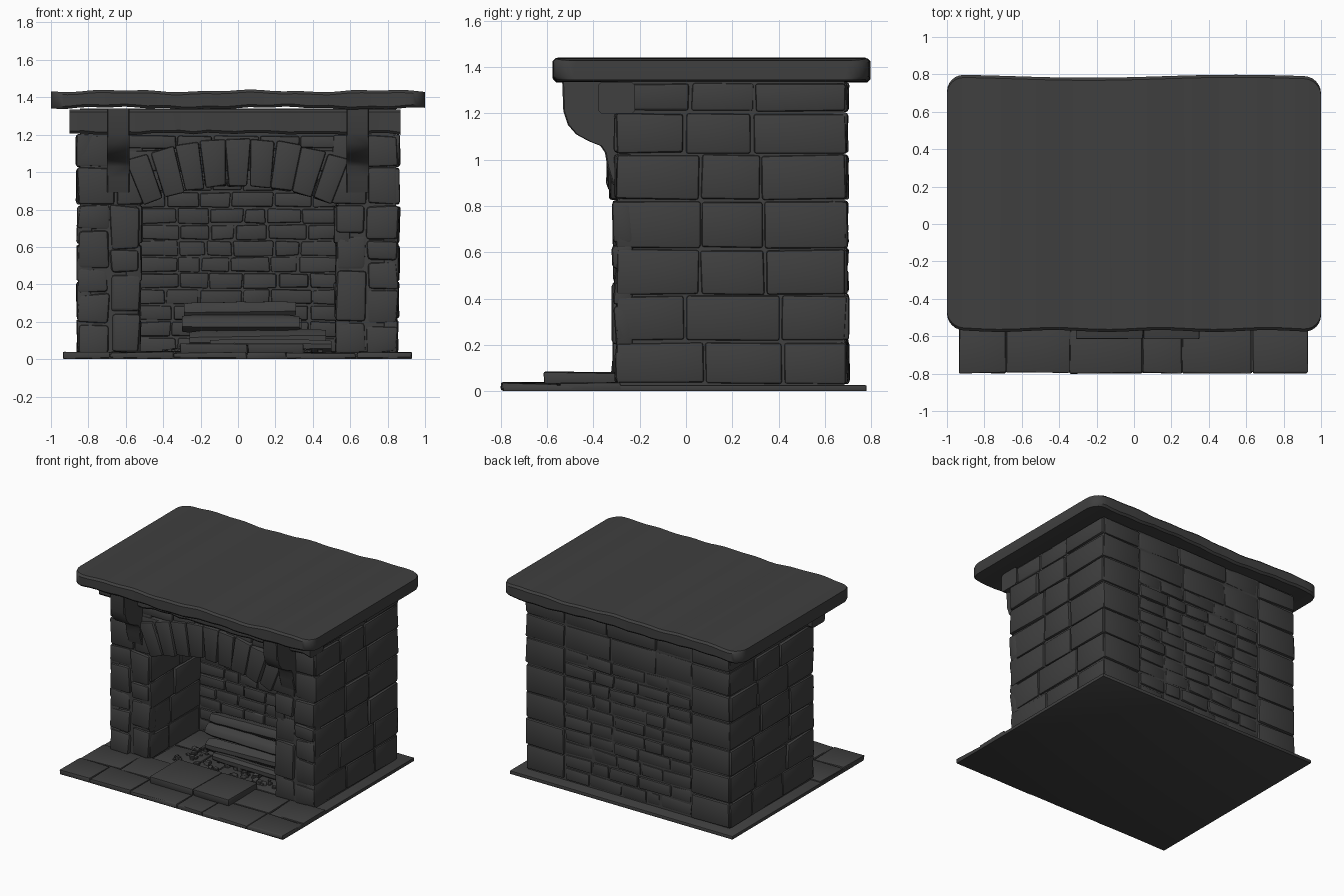
import bpy, bmesh, math, random
from mathutils import Vector

random.seed(7)
rnd = random.uniform
if "Cube" in bpy.data.objects:
    bpy.data.objects.remove(bpy.data.objects["Cube"])

stone = bpy.data.materials.new("charcoal_grey")
stone.use_nodes = True
GREY = (0.05, 0.05, 0.05, 1)
stone.diffuse_color = GREY
shader = stone.node_tree.nodes["Principled BSDF"]
shader.inputs["Base Color"].default_value = GREY
shader.inputs["Roughness"].default_value = 0.9


def finish(name, bm, bevel=0.0, segments=2):
    """Turn a bmesh into a finished object with softened edges."""
    bmesh.ops.recalc_face_normals(bm, faces=bm.faces)
    if bevel:
        bmesh.ops.bevel(bm, geom=list(bm.edges), offset=bevel, segments=segments,
                        profile=0.5, affect='EDGES', clamp_overlap=True)
    mesh = bpy.data.meshes.new(name)
    bm.to_mesh(mesh)
    bm.free()
    mesh.materials.append(stone)
    ob = bpy.data.objects.new(name, mesh)
    bpy.context.collection.objects.link(ob)
    bpy.ops.object.select_all(action='DESELECT')
    ob.select_set(True)
    bpy.context.view_layer.objects.active = ob
    bpy.ops.object.shade_smooth_by_angle(angle=math.radians(40))
    return ob


def add_block(bm, place, us, vs, ws, jitter=0.0):
    """Add one block whose corners are mapped through place(u, v, w)."""
    c = [[[bm.verts.new(Vector(place(u, v, w)) + Vector([rnd(-jitter, jitter) for _ in "xyz"]))
           for w in ws] for v in vs] for u in us]
    for i in (0, 1):
        bm.faces.new((c[i][0][0], c[i][0][1], c[i][1][1], c[i][1][0]))
        bm.faces.new((c[0][i][0], c[0][i][1], c[1][i][1], c[1][i][0]))
        bm.faces.new((c[0][0][i], c[0][1][i], c[1][1][i], c[1][0][i]))


def splits(a, b, length, vary=0.25):
    """Cut a span into uneven pieces of about the given length."""
    n = max(1, round((b - a) / length + rnd(-0.4, 0.4) * (vary > 0)))
    step = (b - a) / n
    inner = [a + step * (i + rnd(-vary, vary)) for i in range(1, n)]
    return [a] + inner + [b]


def wall(name, place, u0, u1, rows, length, depth=0.08, gap=0.005, ugap=None,
         jitter=0.005, bevel=0.011, vary=0.25, lump=0.007):
    bm = bmesh.new()
    ugap = gap if ugap is None else ugap
    for v0, v1 in zip(rows, rows[1:]):
        cuts = splits(u0, u1, length, vary)
        for a, b in zip(cuts, cuts[1:]):
            add_block(bm, place, (a + ugap, b - ugap), (v0 + gap, v1 - gap),
                      (-depth, rnd(-lump, lump)), jitter)
    return finish(name, bm, bevel)


def box(name, xs, ys, zs, bevel=0.0, jitter=0.0):
    bm = bmesh.new()
    add_block(bm, lambda u, v, w: (u, v, w), xs, ys, zs, jitter)
    return finish(name, bm, bevel)


def loft(name, rings):
    """Skin closed rings of points and cap both ends."""
    bm = bmesh.new()
    loops = [[bm.verts.new(p) for p in ring] for ring in rings]
    n = len(loops[0])
    for a, b in zip(loops, loops[1:]):
        for i in range(n):
            bm.faces.new((a[i], a[(i + 1) % n], b[(i + 1) % n], b[i]))
    bm.faces.new(loops[0])
    bm.faces.new(loops[-1])
    return finish(name, bm)


def chamfered(x, y0, y1, z0, z1, c):
    return [(x, y0 + c, z0), (x, y1 - c, z0), (x, y1, z0 + c), (x, y1, z1 - c),
            (x, y1 - c, z1), (x, y0 + c, z1), (x, y0, z1 - c), (x, y0, z0 + c)]


# Base slab, paving and raised hearth stones
box("base_slab", (-0.935, 0.93), (-0.79, 0.78), (0, 0.026), 0.005)
floor = lambda u, v, w: (u, v, 0.036 + w)
wall("hearth_paving", floor, -0.935, 0.93, [-0.8, -0.55, -0.28], 0.32, 0.03,
     gap=0.003, bevel=0.006, lump=0.003)
wall("firebox_floor", floor, -0.53, 0.53, [-0.28, 0.0, 0.3], 0.3, 0.03, bevel=0.006, lump=0.003)
wall("raised_hearth", lambda u, v, w: (u, v, 0.08 + w), -0.31, 0.35,
     [-0.615, -0.26], 0.4, 0.05, gap=0.002, bevel=0.007, lump=0.004)

# Mortar core behind the stones
for side, s in (("right", -1), ("left", 1)):
    box(side + "_pillar_core", sorted((s * 0.535, s * 0.845)), (-0.295, 0.685), (0.02, 1.34))
box("rear_core", (-0.54, 0.54), (0.305, 0.685), (0.02, 1.34))
box("upper_core", (-0.54, 0.54), (-0.29, 0.32), (0.96, 1.34))

# Large stone courses on the sides, inner cheeks and pillar fronts
COURSES = [0.03, 0.215, 0.415, 0.615, 0.825, 1.025, 1.205, 1.335]
for side, s in (("right", -1), ("left", 1)):
    outer = lambda u, v, w: (s * (0.86 + w), u, v)
    inner = lambda u, v, w: (s * (0.52 - w), u, v)
    front = lambda u, v, w: (s * u, -0.31 - w, v)
    back = lambda u, v, w: (s * u, 0.7 + w, v)
    wall(side + "_side_stones", outer, -0.305, 0.695, COURSES, 0.34)
    wall(side + "_cheek_stones", inner, -0.305, 0.3, COURSES[:5] + [0.97], 0.3)
    wall(side + "_rear_quoins", back, 0.53, 0.855, COURSES, 0.3)
    for part, a, b, size in (("inner", 0.52, 0.685, 0.2), ("outer", 0.685, 0.86, 0.16)):
        wall(side + "_" + part + "_pillar_stones", front, a, b,
             splits(0.03, 0.825, size), 0.2, jitter=0.01, bevel=0.018, lump=0.012)
    wall(side + "_shoulder_stones", front, 0.5, 0.86, [0.825, 1.025, 1.2], 0.2,
         jitter=0.008, bevel=0.014)

# Small brickwork: firebox back and outer rear panel
fire_rows = [0.03 + 0.0865 * i for i in range(12)]
wall("firebox_bricks", lambda u, v, w: (u, 0.29 - w, v), -0.53, 0.53, fire_rows, 0.17,
     bevel=0.009)
rear = lambda u, v, w: (u, 0.695 + w, v)
wall("rear_bricks", rear, -0.53, 0.53, [0.03 + 0.0995 * i for i in range(11)], 0.22)
wall("rear_upper_stones", rear, -0.53, 0.53, [1.025, 1.205, 1.335], 0.33)

# Arch of wedge stones and the thin stones above it
arch = lambda u, v, w: (v * math.sin(u), -0.335 - w, -0.42 + v * math.cos(u))
wall("arch_stones", arch, -0.387, 0.387, [1.345, 1.6], 0.086, 0.26, gap=0.002,
     ugap=0.003, vary=0.0, jitter=0.008, bevel=0.012)
wall("spandrel_stones", lambda u, v, w: (u, -0.31 - w, v), -0.6, 0.6,
     [1.0, 1.12, 1.2], 0.24)

# Timber lintel with a rough hewn face
rings = []
for i in range(25):
    x = -0.9 + 1.77 * i / 24
    ring = chamfered(x, -0.375 + rnd(-.008, .008), -0.22, 1.205 + rnd(-.006, .006), 1.335, 0.014)
    rings.append(ring)
loft("lintel_beam", rings)

# Curved corbels under the mantel
profile = [(-0.25, 1.34), (-0.535, 1.34), (-0.53, 1.21), (-0.51, 1.15), (-0.475, 1.11),
           (-0.42, 1.08), (-0.37, 1.06), (-0.35, 1.03), (-0.34, 0.97), (-0.315, 0.89),
           (-0.25, 0.89)]
for side, s in (("right", -1), ("left", 1)):
    loft(side + "_corbel", [[(s * x, y + d, z) for y, z in profile]
                            for x, d in ((0.58, 0.006), (0.586, 0), (0.694, 0), (0.7, 0.006))])

# Mantel shelf: rounded corners, uneven plank-like top
R = 0.09
steps = [R * (1 - math.cos(math.pi / 2 * i / 6)) for i in range(7)]
stations = [-1 + d for d in steps] + [-0.91 + 1.82 * i / 30 for i in range(1, 30)]
stations += [1 - d for d in reversed(steps)]
rings = []
for x in stations:
    d = min(R, 1 - abs(x))
    inset = R - math.sqrt(max(0, R * R - (R - d) ** 2))
    top = 1.434 + 0.005 * math.sin(9 * x + 1) + 0.003 * math.sin(23 * x)
    low = 1.342 + 0.006 * math.sin(7 * x) + 0.003 * math.sin(29 * x)
    back_edge = 0.79 + 0.008 * math.sin(4 * x - 0.6) - inset
    rings.append(chamfered(x, -0.572 + 0.005 * math.sin(11 * x) + inset, back_edge, low, top, 0.014))
loft("mantel_shelf", rings)

# Stacked split logs
logs = [(-0.29, 0.31, 0.12, 0.268, 0.045), (-0.30, 0.33, 0.07, 0.188, 0.046),
        (-0.27, 0.34, 0.17, 0.18, 0.045), (-0.26, 0.47, 0.03, 0.108, 0.045),
        (-0.22, 0.40, 0.14, 0.09, 0.05), (-0.15, 0.50, -0.06, 0.07, 0.036)]
for k, (x0, x1, y, z, r) in enumerate(logs):
    rings = []
    skew = rnd(-0.03, 0.03)
    shape = [rnd(0.85, 1.12) for _ in range(9)]
    for i in range(11):
        t = i / 10
        q = r * (0.85 if i in (0, 10) else rnd(0.95, 1.05))
        rings.append([(x0 + (x1 - x0) * t,
                       y + skew * (t - 0.5) + 1.2 * q * m * math.cos(math.tau * j / 9),
                       z + skew * (t - 0.5) * 0.5 + q * m * math.sin(math.tau * j / 9))
                      for j, m in enumerate(shape)])
    loft("log_%d" % (k + 1), rings)

# Scattered embers on the firebox floor
bm = bmesh.new()
for _ in range(90):
    x, y, h = rnd(-0.4, 0.45), rnd(-0.22, 0.2), rnd(0.008, 0.02)
    add_block(bm, lambda u, v, w: (x + u, y + v, 0.038 + w), (-h, h), (-h, h), (-h, h), 0.006)
finish("embers", bm, 0.003, 1)
